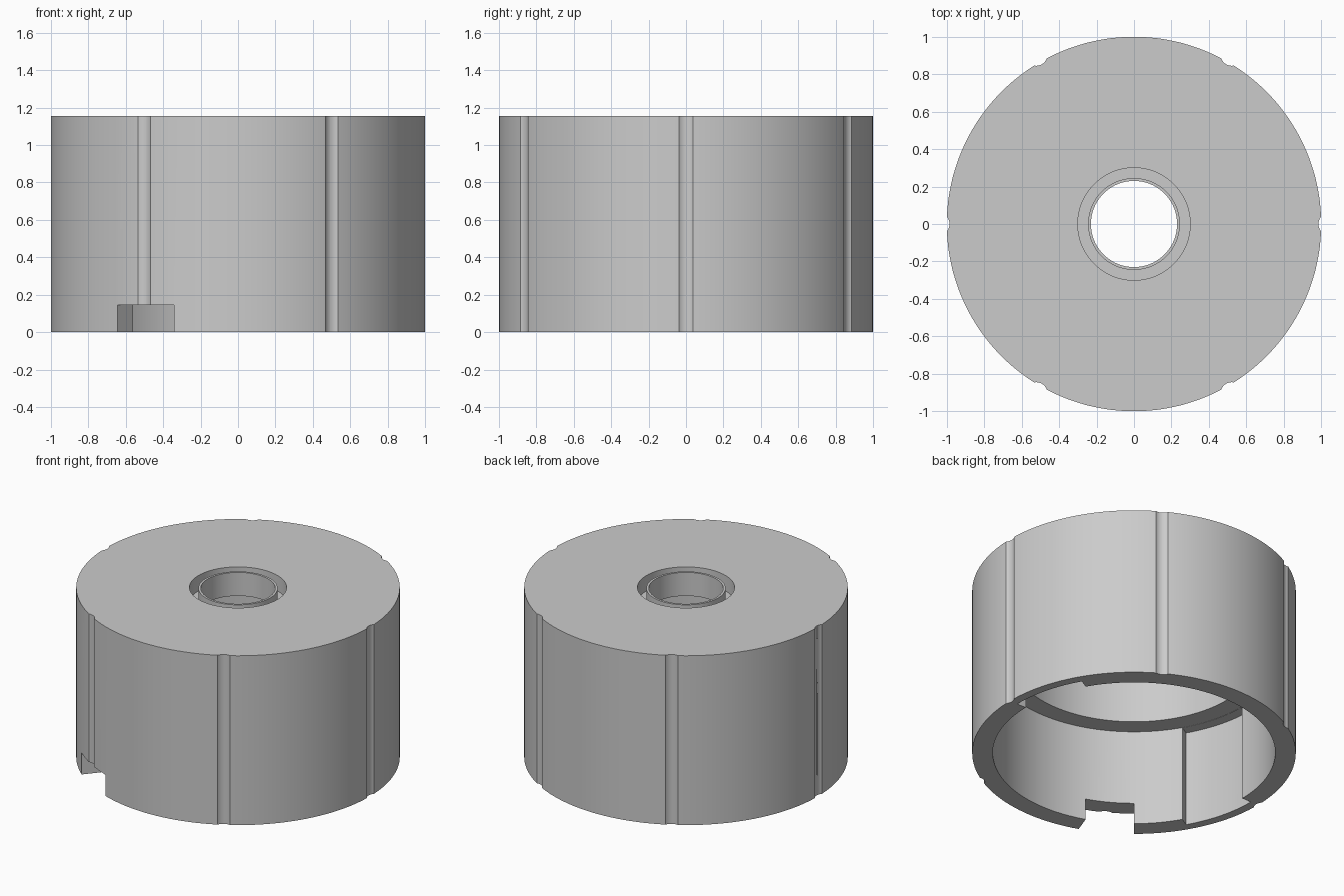
import bpy, bmesh
from math import sin, cos, radians, pi

old = bpy.data.objects.get("Cube")
if old:
    bpy.data.objects.remove(old, do_unlink=True)

HEIGHT = 1.155
LEDGE_Z = 0.655
SEGMENTS = 144

grey = bpy.data.materials.new("light_grey")
grey.use_nodes = True
colour = (0.6, 0.6, 0.6, 1)
grey.diffuse_color = colour
grey.node_tree.nodes["Principled BSDF"].inputs["Base Color"].default_value = colour


def make_object(name, bm):
    bmesh.ops.recalc_face_normals(bm, faces=bm.faces)
    mesh = bpy.data.meshes.new(name)
    bm.to_mesh(mesh)
    bm.free()
    mesh.materials.append(grey)
    obj = bpy.data.objects.new(name, mesh)
    bpy.context.collection.objects.link(obj)
    return obj


def revolve(name, profile, start=0, end=360, steps=SEGMENTS):
    """Sweep a closed (radius, z) profile around z; a partial sweep gets end caps."""
    full = end - start == 360
    bm = bmesh.new()
    rings = []
    for i in range(steps if full else steps + 1):
        a = radians(start + (end - start) * i / steps)
        rings.append([bm.verts.new((r * cos(a), r * sin(a), z)) for r, z in profile])
    n = len(profile)
    for i in range(steps):
        p, q = rings[i], rings[(i + 1) % len(rings)]
        for j in range(n):
            k = (j + 1) % n
            bm.faces.new((p[j], p[k], q[k], q[j]))
    if not full:
        bm.faces.new(rings[0])
        bm.faces.new(rings[-1])
    return make_object(name, bm)


def sector(name, r0, r1, start, end, top):
    box = [(r0, -0.1), (r1, -0.1), (r1, top), (r0, top)]
    return revolve(name, box, start, end, 12)


def cut(target, cutter):
    mod = target.modifiers.new("cut", "BOOLEAN")
    mod.operation = "DIFFERENCE"
    mod.solver = "EXACT"
    mod.object = cutter
    bpy.ops.object.select_all(action="DESELECT")
    bpy.context.view_layer.objects.active = target
    target.select_set(True)
    bpy.ops.object.modifier_apply(modifier=mod.name)
    bpy.data.objects.remove(cutter, do_unlink=True)


# Hollow cap: outer wall, ring groove, bore collar, stepped cavity
body = revolve("cap_body", [
    (1, 0), (1, HEIGHT),
    (0.3, HEIGHT), (0.3, 1.05), (0.245, 1.05), (0.245, HEIGHT - 0.005),
    (0.23, HEIGHT - 0.005), (0.23, 0.99),
    (0.748, 0.99), (0.748, LEDGE_Z), (0.873, LEDGE_Z), (0.873, 0)])

# Six shallow grip grooves down the outside
for i in range(6):
    a = i * pi / 3
    bm = bmesh.new()
    bmesh.ops.create_cone(bm, cap_ends=True, segments=48, radius1=0.06,
                          radius2=0.06, depth=2)
    bmesh.ops.translate(bm, verts=bm.verts,
                        vec=(1.045 * cos(a), 1.045 * sin(a), HEIGHT / 2))
    cut(body, make_object("groove_cutter", bm))

# Two opposite pockets inside the wall, up to the ledge
for start in (0, 180):
    cut(body, sector("pocket_cutter", 0.82, 0.942, start, start + 30, LEDGE_Z - 0.001))

# Notch through the bottom rim
cut(body, sector("notch_cutter", 0.8, 1.1, 230, 250, 0.145))

bpy.ops.object.select_all(action="DESELECT")
body.select_set(True)
bpy.context.view_layer.objects.active = body
bpy.ops.object.shade_smooth_by_angle(angle=radians(25))
